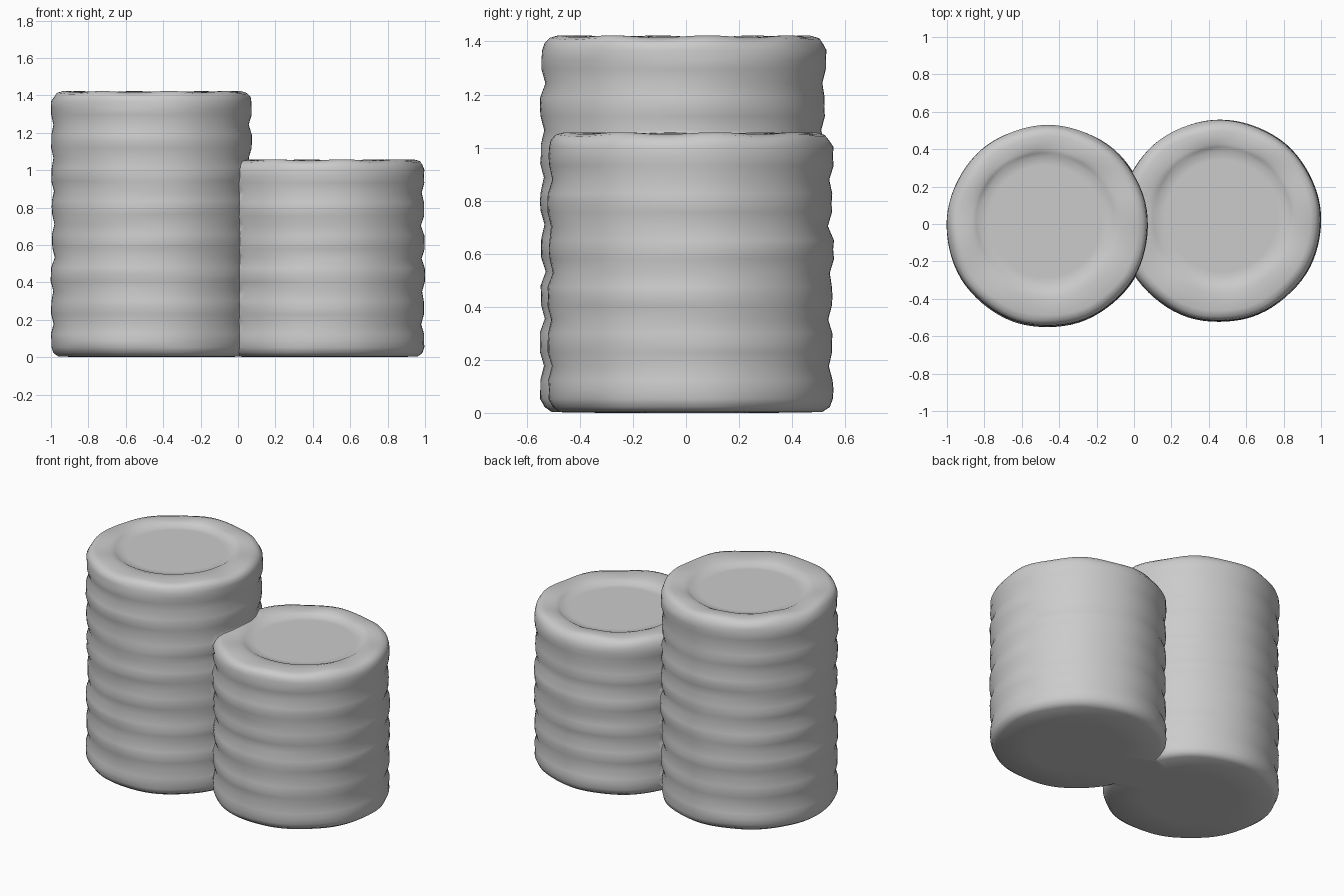
import bpy, bmesh, math, random

if "Cube" in bpy.data.objects:
    bpy.data.objects.remove(bpy.data.objects["Cube"])

random.seed(4)
SEG = 80


def coin_stack(name, cx, cy, coins, height, recess_shift):
    """Lathe a worn stack of coins with a dished top."""
    t = height / coins
    # rings: radius, z, x shift, y shift, edge wobble
    rings = [(0.30, 0.0, 0, 0, 0), (0.495, 0.003, 0, 0, 0.006), (0.522, 0.022, 0, 0, 0.006)]
    for i in range(coins):
        z = i * t
        dx, dy = random.uniform(-.004, .004), random.uniform(-.004, .004)
        if i > 0:
            rings.append((0.522, z, dx, dy, 0.003))
        rings += [(0.536, z + t * f, dx, dy, 0.003) for f in (0.3, 0.5, 0.7)]
    sx, sy = recess_shift
    rings += [(0.525, height - 0.028, 0, 0, 0.006),
              (0.510, height - 0.010, 0, 0, 0.006),
              (0.480, height - 0.001, 0, 0, 0.005),
              (0.400, height - 0.003, sx / 2, sy / 2, 0.003),
              (0.368, height - 0.012, sx, sy, 0.003),
              (0.345, height - 0.026, sx, sy, 0.002),
              (0.300, height - 0.026, sx, sy, 0)]
    bm = bmesh.new()
    loops = []
    for r, z, dx, dy, w in rings:
        p = random.uniform(0, 6.28)
        loop = []
        for k in range(SEG):
            a = 2 * math.pi * k / SEG
            rr = r + w * (0.6 * math.sin(3 * a + p) + 0.4 * math.sin(9 * a))
            zz = z
            if z > height - 0.02 and r > 0.39:
                zz += 0.004 * math.sin(8 * a)
            loop.append(bm.verts.new((cx + dx + rr * math.cos(a), cy + dy + rr * math.sin(a), zz)))
        loops.append(loop)
    for lo, hi in zip(loops, loops[1:]):
        for k in range(SEG):
            n = (k + 1) % SEG
            bm.faces.new((lo[k], lo[n], hi[n], hi[k]))
    bm.faces.new(loops[0][::-1])
    bm.faces.new(loops[-1])
    mesh = bpy.data.meshes.new(name)
    bm.to_mesh(mesh)
    bm.free()
    ob = bpy.data.objects.new(name, mesh)
    bpy.context.collection.objects.link(ob)
    return ob


# Two overlapping stacks, eight and six coins high
tall = coin_stack("coin_stacks", -0.461, -0.012, 8, 1.42, (-0.015, 0.025))
short = coin_stack("short_stack", 0.461, 0.016, 6, 1.055, (0.008, 0.025))

# Fuse them into one surface
fuse = tall.modifiers.new("fuse", 'BOOLEAN')
fuse.operation = 'UNION'
fuse.solver = 'EXACT'
fuse.object = short
bpy.context.view_layer.objects.active = tall
tall.select_set(True)
bpy.ops.object.modifier_apply(modifier="fuse")
bpy.data.objects.remove(short)

# Smooth worn surfaces, crisp crease where the stacks meet
bpy.ops.object.shade_smooth_by_angle(angle=math.radians(50))
